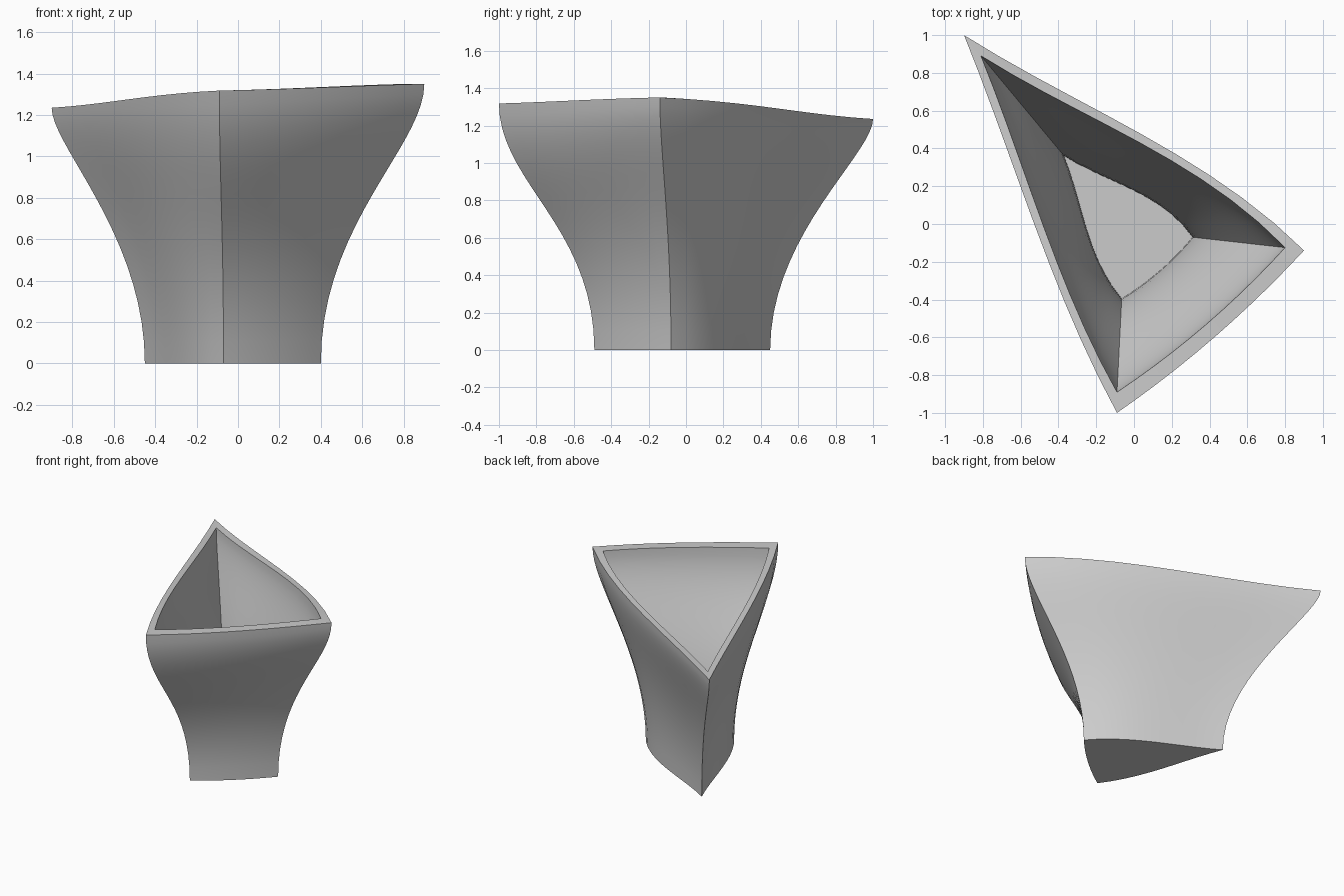
import bpy, bmesh, math
from mathutils import Vector

cube = bpy.data.objects.get("Cube")
if cube:
    bpy.data.objects.remove(cube)

SEG, ROWS = 10, 18   # steps along each side, steps up the wall

# Corners in order: back, front, left (counter-clockwise from above)
OUTER_LOW = [Vector(p) for p in ((-.45, .45), (-.07, -.49), (.40, -.08))]
OUTER_TOP = [Vector(p) for p in ((-.90, 1.0), (-.09, -1.0), (.90, -.14))]
INNER_LOW = [Vector(p) for p in ((-.37, .36), (-.065, -.395), (.31, -.07))]
INNER_TOP = [Vector(p) for p in ((-.81, .89), (-.09, -.89), (.80, -.125))]
RIM_Z = (1.235, 1.318, 1.35)
HANDLE = (.85, .68, .78)          # upper curve handle of each corner profile
LOW_BULGE = (.04, .02, .05)       # outward bow of each side
TOP_BULGE = (.037, .036, .07)
FLOOR_Z = .06


def bow(side, t):
    """Bow shape, leaning away from the back corner."""
    if side == 1:
        return 4 * t * (1 - t)
    u = t if side == 0 else 1 - t
    return 6.75 * u * u * (1 - u)


def side_point(corners, bulges, side, t):
    a, b = corners[side], corners[(side + 1) % 3]
    d = (b - a).normalized()
    return a.lerp(b, t) + Vector((d.y, -d.x)) * bulges[side] * bow(side, t)


def ring(low, top, base, s):
    """One closed loop of the wall at curve parameter s."""
    pts = []
    w = 3 * s * s - 2 * s ** 3
    for side in range(3):
        for i in range(SEG):
            t = i / SEG
            nxt = (side + 1) % 3
            ease = .6 * t + .4 * t * t * (3 - 2 * t)
            rim = RIM_Z[side] + (RIM_Z[nxt] - RIM_Z[side]) * ease
            h = HANDLE[side] + (HANDLE[nxt] - HANDLE[side]) * t
            z = 3 * s * (1 - s) ** 2 * .5 + 3 * s * s * (1 - s) * h + s ** 3
            p = side_point(low, LOW_BULGE, side, t).lerp(
                side_point(top, TOP_BULGE, side, t), w)
            pts.append((p.x, p.y, base + (rim - base) * z))
    return pts


# Outer wall going up, rim, inner wall going down
steps = [r / ROWS for r in range(ROWS + 1)]
loops = [ring(OUTER_LOW, OUTER_TOP, 0, s) for s in steps]
loops += [ring(INNER_LOW, INNER_TOP, FLOOR_Z, s) for s in reversed(steps)]

bm = bmesh.new()
rows = [[bm.verts.new(p) for p in loop] for loop in loops]
for a, b in zip(rows, rows[1:]):
    for i in range(len(a)):
        j = (i + 1) % len(a)
        bm.faces.new((a[i], a[j], b[j], b[i]))
bm.faces.new(list(reversed(rows[0])))   # underside
bm.faces.new(rows[-1])                  # bowl floor
mesh = bpy.data.meshes.new("triangular_bowl")
bm.to_mesh(mesh)
bm.free()

bowl = bpy.data.objects.new("triangular_bowl", mesh)
bpy.context.collection.objects.link(bowl)

# Single grey finish
grey = bpy.data.materials.new("light_grey")
grey.use_nodes = True
grey.diffuse_color = (.6, .6, .6, 1)
grey.node_tree.nodes["Principled BSDF"].inputs["Base Color"].default_value = (.6, .6, .6, 1)
mesh.materials.append(grey)

bpy.ops.object.select_all(action='DESELECT')
bowl.select_set(True)
bpy.context.view_layer.objects.active = bowl
bpy.ops.object.shade_smooth_by_angle(angle=math.radians(30))
